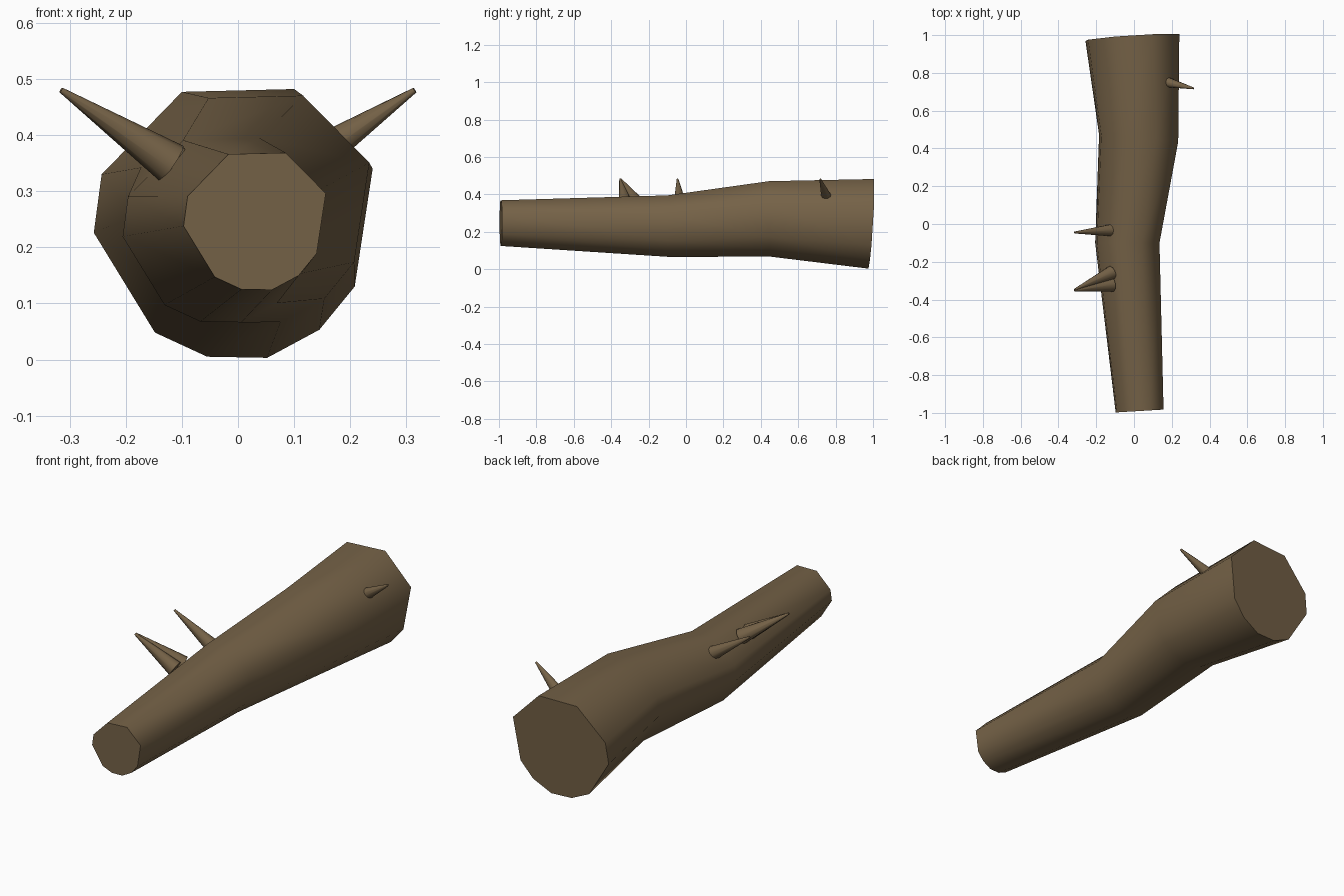
import bpy, bmesh, math
from mathutils import Vector

if "Cube" in bpy.data.objects:
    bpy.data.objects.remove(bpy.data.objects["Cube"])

bark = bpy.data.materials.new("bark brown")
bark.diffuse_color = (0.178, 0.122, 0.063, 1)
bark.use_nodes = True
bark.node_tree.nodes["Principled BSDF"].inputs["Base Color"].default_value = bark.diffuse_color


def finish(bm, name, angle):
    bmesh.ops.recalc_face_normals(bm, faces=bm.faces)
    me = bpy.data.meshes.new(name)
    bm.to_mesh(me)
    bm.free()
    me.materials.append(bark)
    ob = bpy.data.objects.new(name, me)
    bpy.context.collection.objects.link(ob)
    bpy.ops.object.select_all(action='DESELECT')
    ob.select_set(True)
    bpy.context.view_layer.objects.active = ob
    bpy.ops.object.shade_smooth_by_angle(angle=math.radians(angle))
    return ob


# Log: one irregular ten-sided section (x, z) swept through four stations
section = [(-.092, .235), (.108, .240), (.248, .098), (.216, -.112), (.153, -.189),
           (.060, -.239), (-.047, -.237), (-.140, -.194), (-.249, -.016), (-.235, .088)]
# centre x, y, z, scale, slope of the cut along x and along z
stations = [(.030, -.990, .246, .51, .06, 0),
            (-.035, -.10, .230, .685, 0, 0),
            (.025, .455, .268, .843, -.08, -.02),
            (-.008, .985, .242, 1.0, .06, .055)]
bm = bmesh.new()
rings = []
for cx, cy, cz, s, kx, kz in stations:
    rings.append([bm.verts.new((cx + x * s, cy + kx * x * s + kz * z * s, cz + z * s))
                  for x, z in section])
for a, b in zip(rings, rings[1:]):
    for i in range(len(section)):
        j = (i + 1) % len(section)
        bm.faces.new((a[i], a[j], b[j], b[i]))
bm.faces.new(rings[0])
bm.faces.new(rings[-1])
finish(bm, "log", 60)


# Thorns: thin cones from inside the log to a blunt tip
def thorn(name, base, tip, radius, sides=10):
    base, tip = Vector(base), Vector(tip)
    axis = tip - base
    bm = bmesh.new()
    bmesh.ops.create_cone(bm, cap_ends=True, segments=sides, radius1=radius,
                          radius2=.005, depth=axis.length)
    ob = finish(bm, name, 50)
    ob.rotation_euler = axis.to_track_quat('Z', 'Y').to_euler()
    ob.location = (base + tip) / 2


thorn("front_thorn_a", (-.118, -.322, .349), (-.315, -.352, .480), .038)
thorn("front_thorn_b", (-.118, -.258, .349), (-.315, -.348, .480), .038)
thorn("middle_thorn", (-.115, -.033, .350), (-.315, -.045, .480), .034)
thorn("rear_thorn", (.150, .757, .370), (.315, .718, .480), .032)
